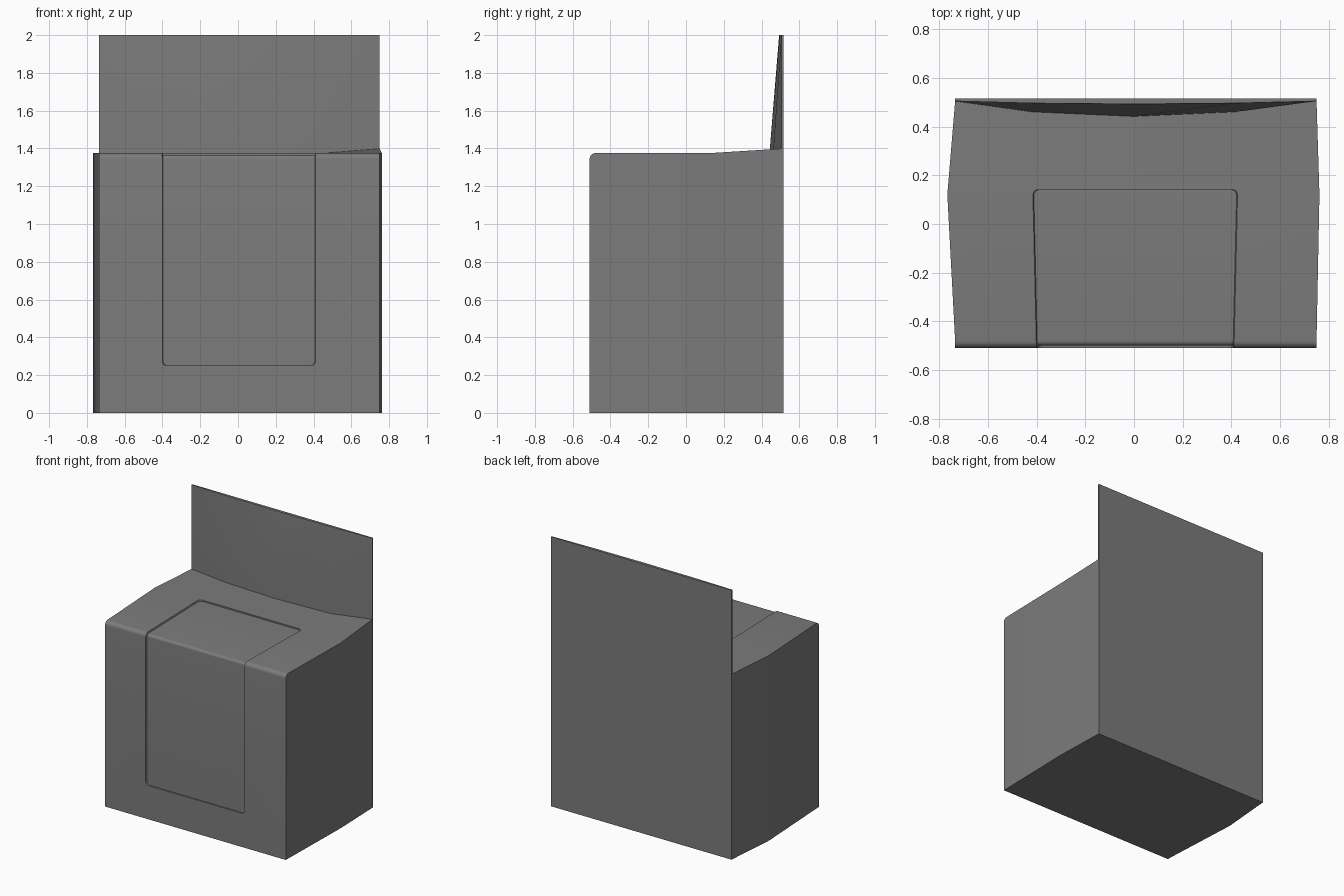
import bpy, bmesh, math
from math import sin, cos, pi

cube = bpy.data.objects.get("Cube")
if cube:
    bpy.data.objects.remove(cube, do_unlink=True)

mat = bpy.data.materials.new("mid grey")
mat.use_nodes = True
GREY = (0.2, 0.2, 0.2, 1)
mat.diffuse_color = GREY
mat.node_tree.nodes["Principled BSDF"].inputs["Base Color"].default_value = GREY

FRONT, BACK, TOP, R = -0.51, 0.505, 1.375, 0.03
LEFT, RIGHT = -0.735, 0.75


def loft(name, rings):
    """Closed solid skinned through rings of equal length."""
    bm = bmesh.new()
    loops = [[bm.verts.new(p) for p in ring] for ring in rings]
    n = len(loops[0])
    for a, b in zip(loops, loops[1:]):
        for i in range(n):
            j = (i + 1) % n
            bm.faces.new((a[i], a[j], b[j], b[i]))
    bm.faces.new(loops[0])
    bm.faces.new(loops[-1])
    bmesh.ops.recalc_face_normals(bm, faces=bm.faces)
    mesh = bpy.data.meshes.new(name)
    bm.to_mesh(mesh)
    bm.free()
    mesh.materials.append(mat)
    obj = bpy.data.objects.new(name, mesh)
    bpy.context.collection.objects.link(obj)
    return obj


def activate(obj):
    bpy.ops.object.select_all(action='DESELECT')
    obj.select_set(True)
    bpy.context.view_layer.objects.active = obj


def smooth(obj, degrees):
    activate(obj)
    bpy.ops.object.shade_smooth_by_angle(angle=math.radians(degrees))


# Cabinet: bowed sides, rounded front top edge, raised rear right corner
def section(y, z, xl, xr, corner=0):
    tops = [(xr, y, z + corner), (0.42, y, z), (0, y, z), (-0.42, y, z), (xl, y, z)]
    return [(xl, y, 0), (xr, y, 0)] + tops


arc = [(FRONT + R - R * cos(t), TOP - R + R * sin(t))
       for t in (i * pi / 12 for i in range(7))]
sections = [section(y, z, LEFT, RIGHT) for y, z in arc]
sections.append(section(0.12, TOP, -0.767, 0.762))
sections.append(section(BACK, TOP, LEFT, RIGHT, 0.024))
cabinet = loft("cabinet", sections)

# Recessed lid wrapping from the front face over the top edge
Z0, Y1, CORNER, DEPTH = 0.25, 0.142, 0.025, 0.01
turns = [i * pi / 10 for i in range(6)]
stations = []      # y, z, normal y, normal z, corner narrowing
for t in turns:
    stations.append((FRONT, Z0 + CORNER * (1 - cos(t)), -1, 0, CORNER * (1 - sin(t))))
for i, (y, z) in enumerate(arc):
    t = i * pi / 12
    stations.append((y, z, -cos(t), sin(t), 0))
for t in reversed(turns):
    stations.append((Y1 - CORNER * (1 - cos(t)), TOP, 0, 1, CORNER * (1 - sin(t))))

rings = []
for y, z, ny, nz, inset in stations:
    flare = 0.015 * max(0, y - FRONT) / (Y1 - FRONT)
    ring = []
    for d, side in ((-DEPTH, -1), (-DEPTH, 1), (DEPTH, 1), (DEPTH, -1)):
        half = 0.406 + flare - inset + 0.4 * d
        ring.append((0.005 + side * half, y + ny * d, z + nz * d))
    rings.append(ring)
cutter = loft("lid_cutter", rings)
cutter.hide_render = True

activate(cabinet)
cut = cabinet.modifiers.new("lid recess", 'BOOLEAN')
cut.operation = 'DIFFERENCE'
cut.solver = 'EXACT'
cut.object = cutter
bpy.ops.object.modifier_apply(modifier=cut.name)
bpy.data.objects.remove(cutter, do_unlink=True)
smooth(cabinet, 25)

# Back panel: full height, front bows out where it meets the deck
slab = []
columns = ((LEFT, 0), (-0.42, 0.7), (0, 1), (0.42, 0.7), (RIGHT, 0))
for z, bow in ((0, 0), (TOP, 0.063), (2, 0.012)):
    front = [(x, BACK - bow * b, z) for x, b in columns]
    slab.append(front + [(RIGHT, 0.515, z), (LEFT, 0.515, z)])
back_panel = loft("back_panel", slab)
smooth(back_panel, 20)
